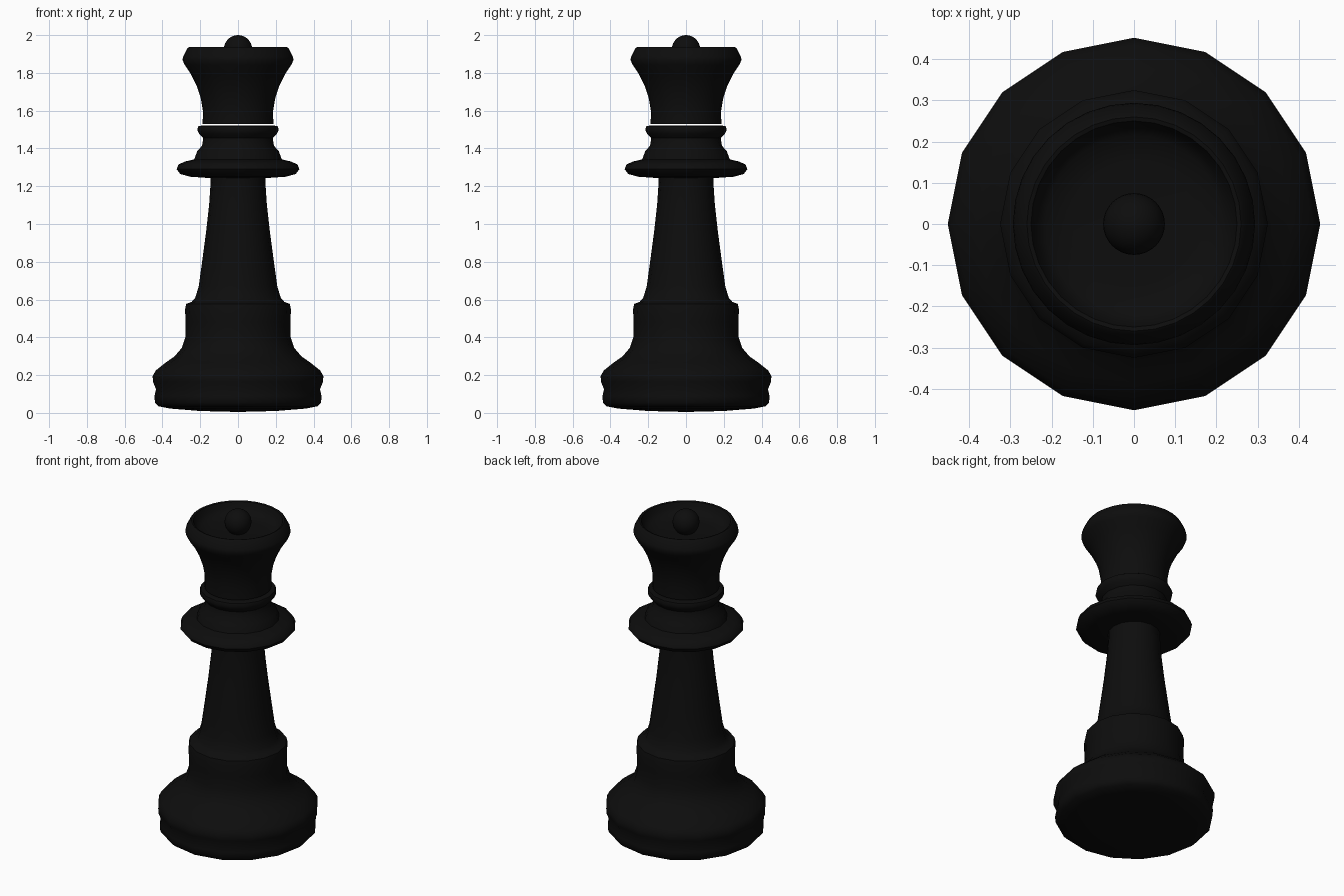
import bpy, bmesh, math

if "Cube" in bpy.data.objects:
    bpy.data.objects.remove(bpy.data.objects["Cube"])

black = bpy.data.materials.new("matte black")
black.diffuse_color = (0.004, 0.004, 0.004, 1)
black.use_nodes = True
black.node_tree.nodes["Principled BSDF"].inputs["Base Color"].default_value = black.diffuse_color


def finish(obj, angle):
    obj.data.materials.append(black)
    bpy.ops.object.select_all(action='DESELECT')
    bpy.context.view_layer.objects.active = obj
    obj.select_set(True)
    bpy.ops.object.shade_smooth_by_angle(angle=math.radians(angle))


def lathe(name, profile, sides, angle=50):
    """Turn a (radius, height) profile around z; radius 0 closes an end."""
    bm = bmesh.new()
    rings = []
    for r, z in profile:
        if r == 0:
            rings.append([bm.verts.new((0, 0, z))] * sides)
        else:
            rings.append([bm.verts.new((r * math.cos(2 * math.pi * i / sides),
                                        r * math.sin(2 * math.pi * i / sides), z))
                          for i in range(sides)])
    for a, b in zip(rings, rings[1:]):
        for i in range(sides):
            j = (i + 1) % sides
            quad = list(dict.fromkeys((a[i], a[j], b[j], b[i])))
            bm.faces.new(quad)
    bmesh.ops.recalc_face_normals(bm, faces=bm.faces)
    mesh = bpy.data.meshes.new(name)
    bm.to_mesh(mesh)
    bm.free()
    obj = bpy.data.objects.new(name, mesh)
    bpy.context.collection.objects.link(obj)
    finish(obj, angle)
    return obj


# Sixteen-sided foot, stem and collar
lathe("body", [
    (0, 0.005), (0.2, 0.01), (0.36, 0.023), (0.42, 0.035), (0.44, 0.055),
    (0.442, 0.09), (0.434, 0.125), (0.45, 0.165), (0.452, 0.195),
    (0.435, 0.225), (0.385, 0.265), (0.335, 0.3), (0.297, 0.345),
    (0.279, 0.40), (0.278, 0.48), (0.28, 0.55), (0.274, 0.577),
    (0.245, 0.588), (0.226, 0.61), (0.208, 0.67), (0.19, 0.8),
    (0.17, 0.95), (0.153, 1.1), (0.145, 1.22), (0.146, 1.243),
    (0.25, 1.25), (0.305, 1.264), (0.325, 1.29), (0.315, 1.315),
    (0.28, 1.331), (0.232, 1.342), (0.216, 1.385), (0.19, 1.415),
    (0.184, 1.455), (0.206, 1.478), (0.216, 1.50), (0.21, 1.518),
    (0.185, 1.522), (0, 1.522)], 16)

# Flared head with a hollow top
lathe("head", [
    (0, 1.53), (0.187, 1.53), (0.186, 1.6), (0.198, 1.67), (0.22, 1.735),
    (0.25, 1.795), (0.282, 1.842), (0.294, 1.868), (0.291, 1.885),
    (0.268, 1.93), (0.26, 1.936), (0.25, 1.933), (0.238, 1.90),
    (0.215, 1.875), (0.15, 1.865), (0, 1.865)], 32)

# Ball finial
bpy.ops.mesh.primitive_uv_sphere_add(segments=32, ring_count=16, radius=0.075,
                                     location=(0, 0, 1.925))
ball = bpy.context.object
ball.name = "finial_ball"
finish(ball, 50)
